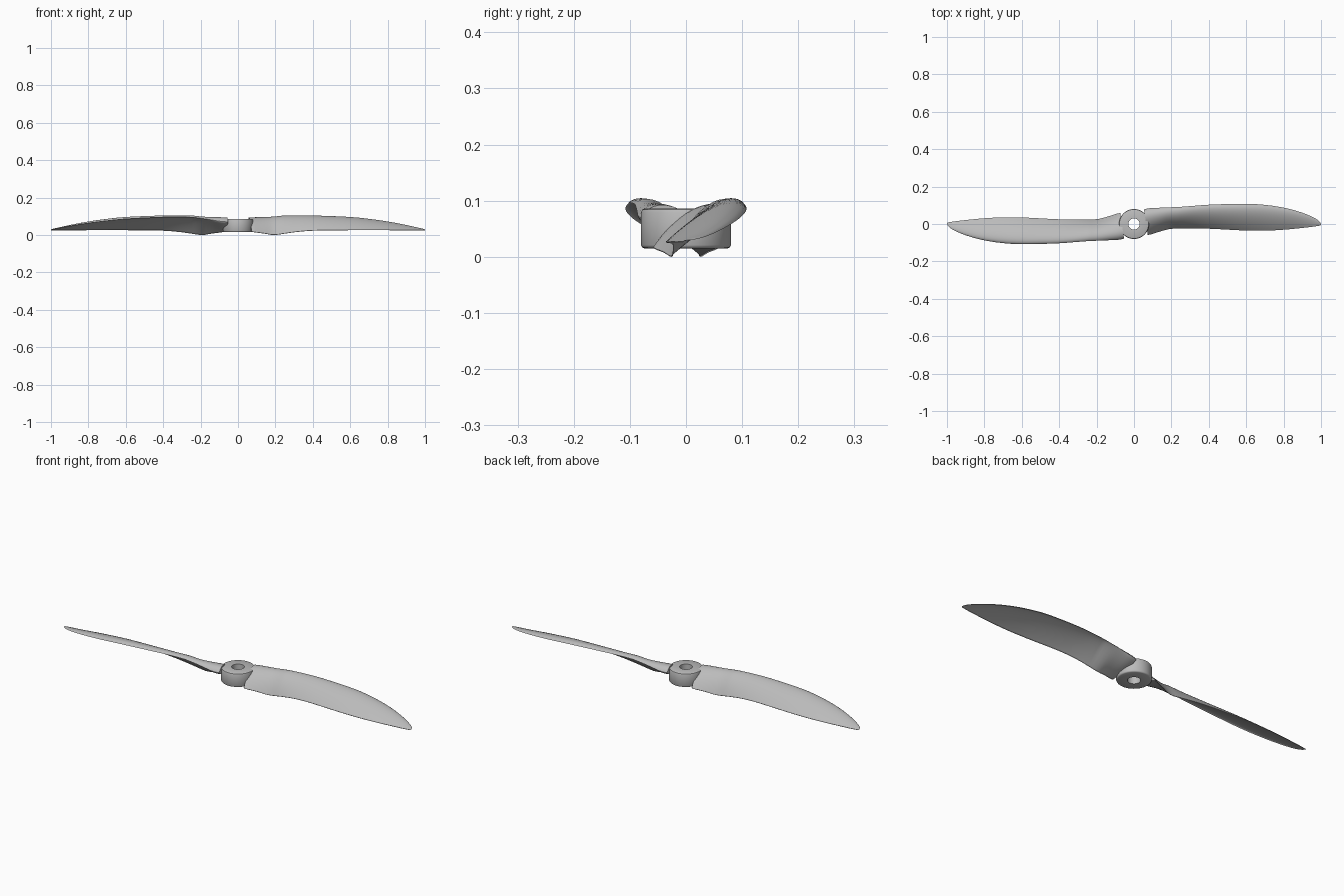
import bpy, bmesh, math
from mathutils import Vector

cube = bpy.data.objects.get("Cube")
if cube:
    bpy.data.objects.remove(cube)

grey = bpy.data.materials.new("light grey plastic")
grey.use_nodes = True
grey.diffuse_color = (0.5, 0.5, 0.5, 1)
grey.node_tree.nodes["Principled BSDF"].inputs["Base Color"].default_value = (0.5, 0.5, 0.5, 1)


def finish(name, bm, angle):
    bmesh.ops.recalc_face_normals(bm, faces=bm.faces)
    mesh = bpy.data.meshes.new(name)
    bm.to_mesh(mesh)
    bm.free()
    mesh.materials.append(grey)
    ob = bpy.data.objects.new(name, mesh)
    bpy.context.collection.objects.link(ob)
    bpy.ops.object.select_all(action='DESELECT')
    bpy.context.view_layer.objects.active = ob
    ob.select_set(True)
    bpy.ops.object.shade_smooth_by_angle(angle=math.radians(angle))
    return ob


def bridge(bm, a, b):
    for i in range(len(a)):
        j = (i + 1) % len(a)
        bm.faces.new((a[i], a[j], b[j], b[i]))


# Hub: rounded ring turned around the shaft hole
profile = [(0.03, 0.015), (0.074, 0.015), (0.078, 0.017), (0.08, 0.021),
           (0.08, 0.079), (0.078, 0.084), (0.074, 0.086), (0.03, 0.086)]
bm = bmesh.new()
SEG = 64
rings = []
for k in range(SEG):
    a = math.tau * k / SEG
    rings.append([bm.verts.new((r * math.cos(a), r * math.sin(a), z)) for r, z in profile])
for k in range(SEG):
    bridge(bm, rings[k], rings[(k + 1) % SEG])
finish("hub", bm, 40)

# Blade stations: x, leading y, leading z, trailing y, trailing z, upper bulge, lower bulge
inner = [
    (0.06, 0.078, 0.07, -0.058, 0.018, 0.26, -0.06),
    (0.09, 0.085, 0.072, -0.055, 0.015, 0.26, -0.06),
    (0.14, 0.087, 0.08, -0.04, 0.009, 0.24, -0.02),
    (0.19, 0.089, 0.088, -0.027, 0.001, 0.22, 0.02),
    (0.24, 0.091, 0.094, -0.024, 0.007, 0.21, 0.06),
]
outer = inner[-1:] + [
    (0.32, 0.097, 0.096, -0.023, 0.018, 0.18, 0.07),
    (0.42, 0.104, 0.094, -0.026, 0.025, 0.17, 0.07),
    (0.6, 0.108, 0.085, -0.035, 0.027, 0.16, 0.07),
    (0.72, 0.1, 0.073, -0.035, 0.027, 0.15, 0.07),
    (0.82, 0.083, 0.06, -0.029, 0.027, 0.14, 0.06),
    (0.9, 0.06, 0.047, -0.021, 0.027, 0.13, 0.06),
    (0.96, 0.035, 0.036, -0.014, 0.027, 0.12, 0.05),
    (0.99, 0.015, 0.031, -0.009, 0.027, 0.12, 0.03),
    (1.0, -0.001, 0.029, -0.006, 0.027, 0.1, 0.0),
]


def refine(rows, steps):
    """Smooth spline through the stations."""
    out = []
    for i in range(len(rows) - 1):
        quad = (rows[max(i - 1, 0)], rows[i], rows[i + 1], rows[min(i + 2, len(rows) - 1)])
        for s in range(steps):
            t = s / steps
            out.append([b + 0.5 * t * (c - a + t * (2 * a - 5 * b + 4 * c - d
                        + t * (3 * (b - c) + d - a))) for a, b, c, d in zip(*quad)])
    return out + [rows[-1]]


def section(row):
    """Closed cambered aerofoil between leading and trailing edges."""
    x, ly, lz, ty, tz, up, low = row
    lead, trail = Vector((x, ly, lz)), Vector((x, ty, tz))
    chord = trail - lead
    normal = Vector((0, chord.z, -chord.y))
    n = 16
    ts = [(1 - math.cos(math.pi * i / n)) / 2 for i in range(n + 1)]
    shape = lambda t: 2.6 * math.sqrt(t) * (1 - t)
    upper = [lead + chord * t + normal * (up * shape(t)) for t in ts]
    lower = [lead + chord * t + normal * (low * shape(t)) for t in ts[1:-1]]
    # A thin blunt trailing edge
    return upper + [trail - normal.normalized() * 0.002] + lower[::-1]


def make_blade(name, side):
    bm = bmesh.new()
    loops = []
    for row in refine(inner, 3)[:-1] + refine(outer, 5):
        pts = section(row)
        # Skew the root so that it follows the round hub
        skew = max(0, 0.1 - row[0]) / 0.04
        loops.append([bm.verts.new((side * (p.x + skew * 0.012 * (0.4 - p.y / 0.08)),
                                    side * p.y, max(p.z, 0))) for p in pts])
    for a, b in zip(loops, loops[1:]):
        bridge(bm, a, b)
    bm.faces.new(loops[0])
    bm.faces.new(loops[-1])
    return finish(name, bm, 35)


make_blade("left_blade", 1)
make_blade("right_blade", -1)
